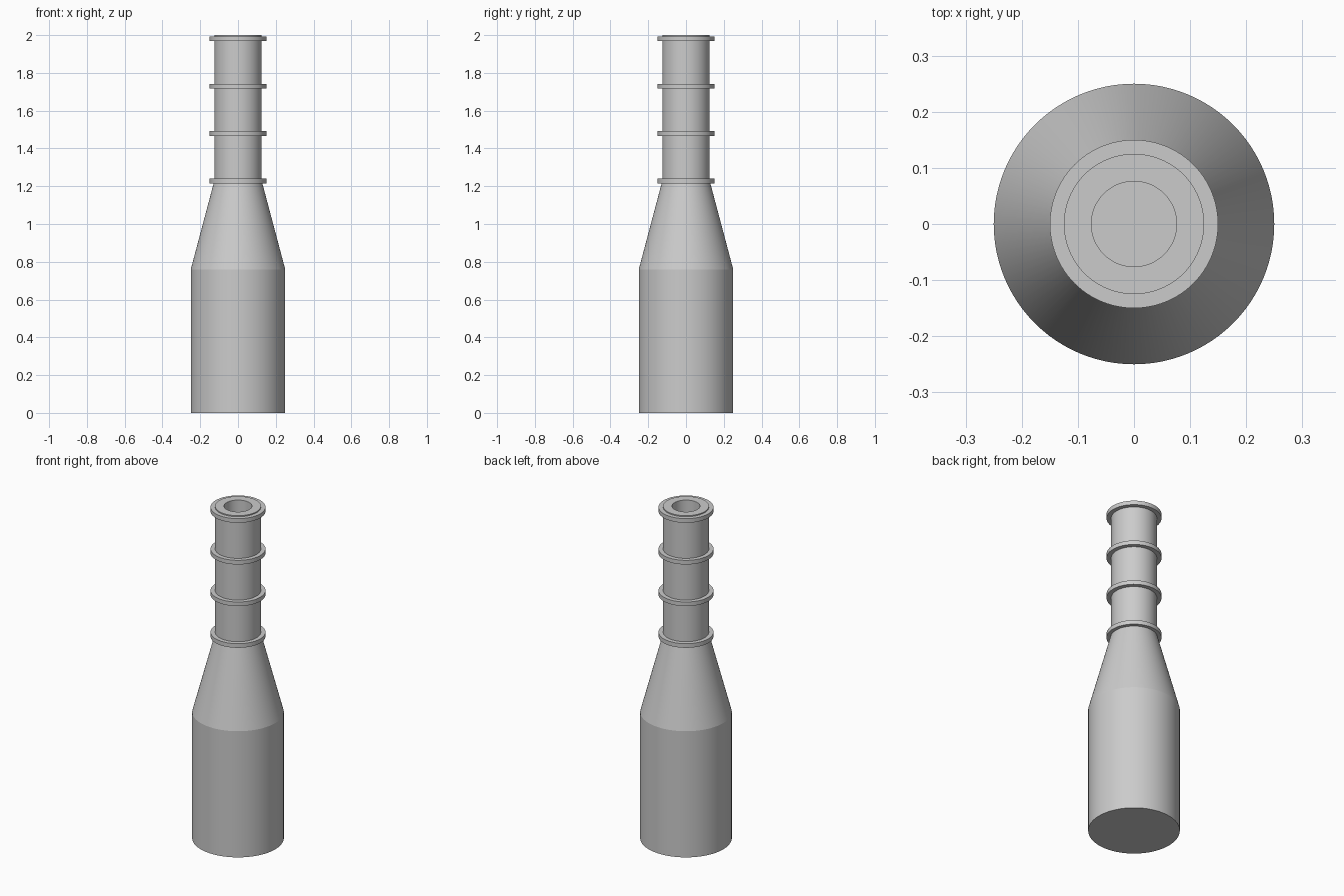
import bpy
import math

SEGMENTS = 96

cube = bpy.data.objects.get("Cube")
if cube:
    bpy.data.objects.remove(cube, do_unlink=True)

grey = bpy.data.materials.new("plain_grey")
grey.use_nodes = True
colour = (0.6, 0.6, 0.6, 1.0)
grey.diffuse_color = colour
grey.node_tree.nodes["Principled BSDF"].inputs["Base Color"].default_value = colour


def lathe(name, profile, closed=False):
    """Revolve (radius, z) points about z; a radius of 0 becomes a pole."""
    verts, faces, rows = [], [], []
    for r, z in profile:
        count = SEGMENTS if r > 0 else 1
        start = len(verts)
        for i in range(count):
            a = math.tau * i / SEGMENTS
            verts.append((r * math.cos(a), r * math.sin(a), z))
        rows.append([start + i % count for i in range(SEGMENTS)])
    pairs = list(zip(rows, rows[1:]))
    if closed:
        pairs.append((rows[-1], rows[0]))
    for low, high in pairs:
        for i in range(SEGMENTS):
            j = (i + 1) % SEGMENTS
            quad = [low[i], low[j], high[j], high[i]]
            faces.append(list(dict.fromkeys(quad)))
    mesh = bpy.data.meshes.new(name)
    mesh.from_pydata(verts, [], faces)
    mesh.materials.append(grey)
    obj = bpy.data.objects.new(name, mesh)
    bpy.context.collection.objects.link(obj)
    bpy.ops.object.select_all(action="DESELECT")
    obj.select_set(True)
    bpy.context.view_layer.objects.active = obj
    bpy.ops.object.shade_smooth_by_angle(angle=math.radians(12))
    return obj


# Hollow bottle: outer wall up to the lip, then down the bore to the inner floor
lathe("bottle_body", [
    (0, 0), (0.25, 0), (0.25, 0.76), (0.125, 1.23), (0.125, 2),
    (0.076, 2), (0.076, 1.22), (0.2, 0.75), (0.2, 0.05), (0, 0.05),
])

# Four evenly spaced collars around the neck
for n in range(4):
    z = 1.228 + 0.251 * n
    lathe(f"neck_ring_{n + 1}", [
        (0.12, z - 0.0125), (0.15, z - 0.0125),
        (0.15, z + 0.0125), (0.12, z + 0.0125),
    ], closed=True)
